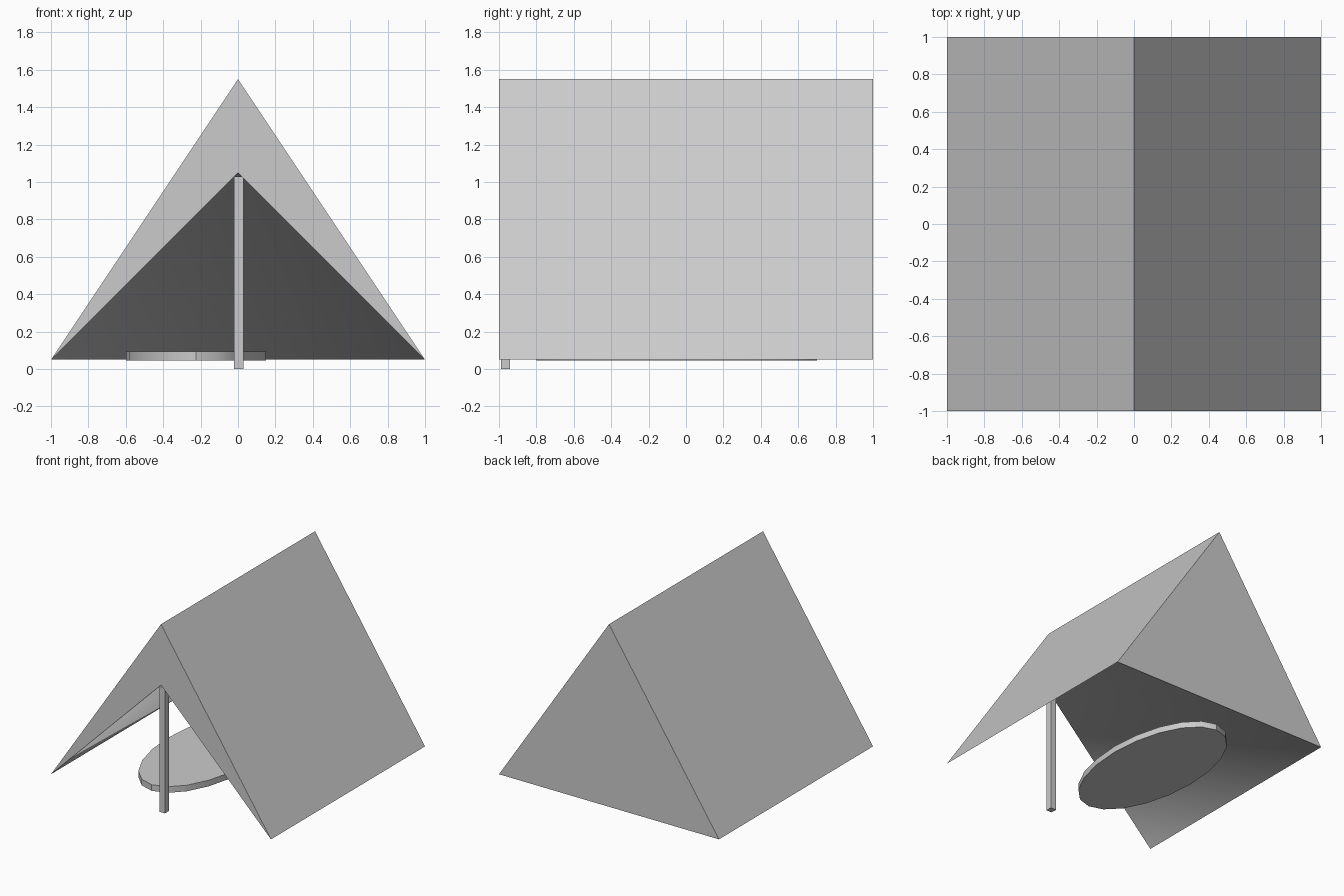
import bpy, bmesh, math

if "Cube" in bpy.data.objects:
    bpy.data.objects.remove(bpy.data.objects["Cube"])


def smooth(ob, deg):
    bpy.ops.object.select_all(action='DESELECT')
    ob.select_set(True)
    bpy.context.view_layer.objects.active = ob
    bpy.ops.object.shade_smooth_by_angle(angle=math.radians(deg))


# Tent shell: prism with the middle of the front sill pulled up into an opening
Z, TOP, DOOR = 0.05, 1.55, 1.05
bm = bmesh.new()
fl, fr, bl, br, ridge_f, ridge_b, door = [bm.verts.new(c) for c in (
    (-1, -1, Z), (1, -1, Z), (-1, 1, Z), (1, 1, Z),
    (0, -1, TOP), (0, 1, TOP), (0, -1, DOOR))]
for face in (
        (fl, ridge_f, ridge_b, bl), (fr, br, ridge_b, ridge_f),   # roof slopes
        (bl, ridge_b, br),                                        # back wall
        (fl, door, ridge_f), (door, fr, ridge_f),                 # front frame
        (fl, bl, door), (door, bl, br), (door, br, fr)):          # inner lining
    bm.faces.new(face)
bmesh.ops.recalc_face_normals(bm, faces=bm.faces)
mesh = bpy.data.meshes.new("tent_shell")
bm.to_mesh(mesh)
bm.free()
tent = bpy.data.objects.new("tent_shell", mesh)
bpy.context.collection.objects.link(tent)
smooth(tent, 60)

# Front pole
bpy.ops.mesh.primitive_cube_add(size=1, location=(0.004, -0.965, 0.515))
pole = bpy.context.object
pole.name = "front_pole"
pole.scale = (0.05, 0.05, 1.03)
bpy.ops.object.transform_apply(location=False, rotation=False, scale=True)

# Oval sleeping mat
bpy.ops.mesh.primitive_cylinder_add(vertices=20, radius=1, depth=1,
                                    location=(-0.225, -0.05, 0.07))
mat = bpy.context.object
mat.name = "sleeping_mat"
mat.scale = (0.375, 0.75, 0.05)
bpy.ops.object.transform_apply(location=False, rotation=False, scale=True)
smooth(mat, 30)
